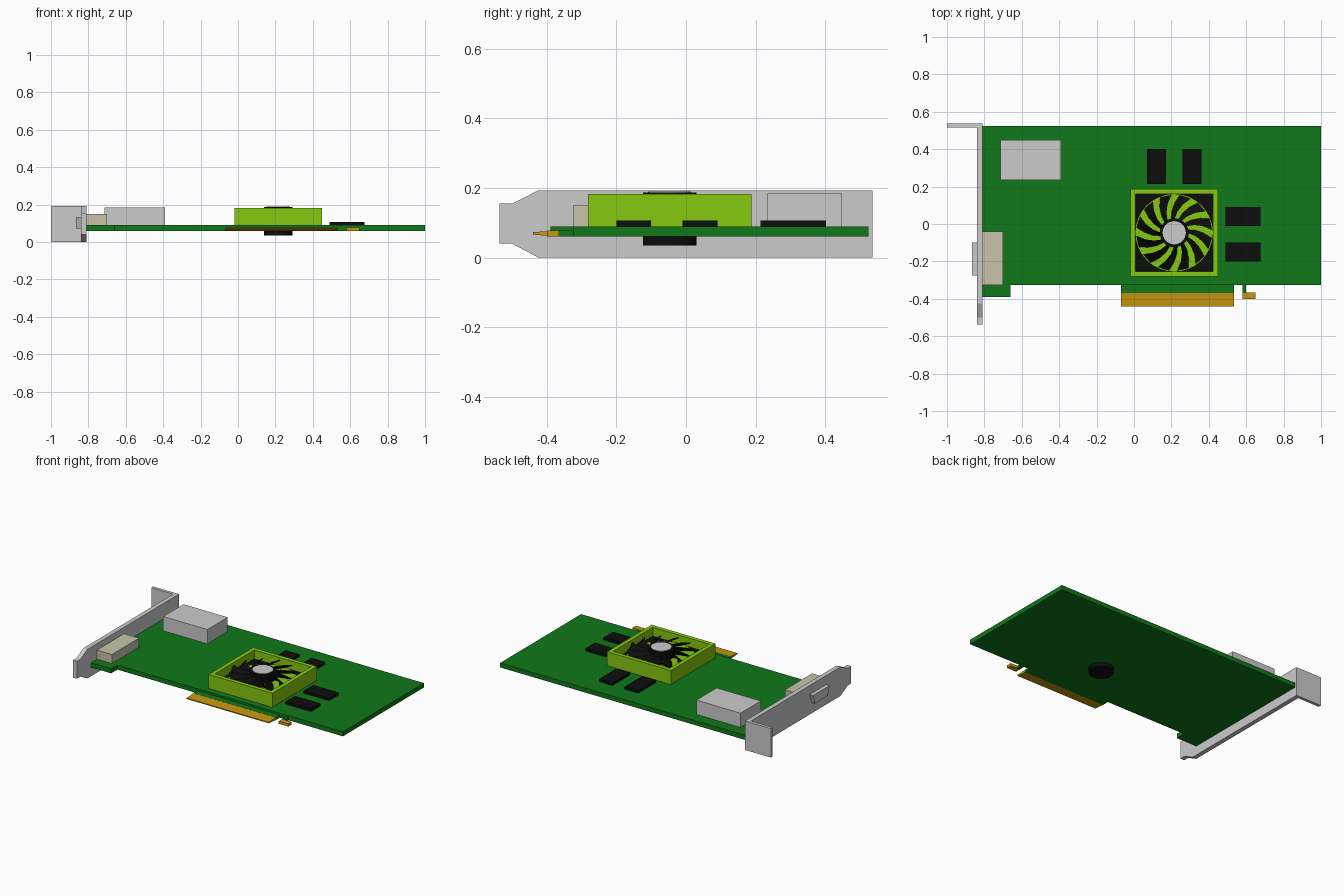
import bpy, bmesh
from math import sin, cos, pi
from mathutils import Vector

if "Cube" in bpy.data.objects:
    bpy.data.objects.remove(bpy.data.objects["Cube"])


def material(name, r, g, b):
    m = bpy.data.materials.new(name)
    m.diffuse_color = (r, g, b, 1)
    m.use_nodes = True
    m.node_tree.nodes["Principled BSDF"].inputs["Base Color"].default_value = m.diffuse_color
    return m


PCB = material("board_green", 0.005, 0.19, 0.01)
LIME = material("lime", 0.24, 0.58, 0.005)
BLACK = material("black", 0.004, 0.004, 0.004)
GOLD = material("gold", 0.57, 0.31, 0.005)
BEIGE = material("beige", 0.58, 0.55, 0.40)


def finish(name, bm, mat):
    bmesh.ops.recalc_face_normals(bm, faces=bm.faces)
    me = bpy.data.meshes.new(name)
    bm.to_mesh(me)
    bm.free()
    ob = bpy.data.objects.new(name, me)
    bpy.context.collection.objects.link(ob)
    if mat:
        me.materials.append(mat)
    return ob


def prism(name, pts, lo, hi, mat=None, axis="z"):
    """Extrude an outline: (x, y) along z, or (y, z) along x."""
    bm = bmesh.new()
    vs = [bm.verts.new((a, b, lo) if axis == "z" else (lo, a, b)) for a, b in pts]
    face = bm.faces.new(vs)
    new = bmesh.ops.extrude_face_region(bm, geom=[face])["geom"]
    d = Vector((0, 0, hi - lo) if axis == "z" else (hi - lo, 0, 0))
    bmesh.ops.translate(bm, vec=d, verts=[v for v in new if isinstance(v, bmesh.types.BMVert)])
    return finish(name, bm, mat)


def box(name, x0, x1, y0, y1, z0, z1, mat=None):
    return prism(name, [(x0, y0), (x1, y0), (x1, y1), (x0, y1)], z0, z1, mat)


def cylinder(name, x, y, r, z0, z1, mat=None, n=32):
    ob = prism(name, [(x + r * cos(2 * pi * i / n), y + r * sin(2 * pi * i / n)) for i in range(n)], z0, z1, mat)
    for p in ob.data.polygons:
        p.use_smooth = abs(p.normal.z) < 0.5
    ob.data.set_sharp_from_angle(angle=0.6)
    return ob


# Circuit board with its foot
prism("circuit_board", [(-0.81, -0.39), (-0.66, -0.39), (-0.66, -0.325), (1, -0.325),
                        (1, 0.525), (-0.81, 0.525)], 0.06, 0.09, PCB)

# Edge connector tongue, retention hook and gold tapered contacts
box("connector_tongue", -0.07, 0.535, -0.37, -0.325, 0.06, 0.078, PCB)
box("hook_stem", 0.58, 0.60, -0.37, -0.325, 0.06, 0.078, PCB)
taper = [(-0.44, 0.066), (-0.365, 0.06), (-0.365, 0.078), (-0.44, 0.073)]
prism("edge_contacts", taper, -0.07, 0.535, GOLD, "x")
box("hook_tip", 0.58, 0.65, -0.40, -0.365, 0.06, 0.078, GOLD)

# Mounting bracket and its screw flange
prism("bracket_plate", [(-0.537, 0.04), (-0.5, 0.04), (-0.425, 0), (0.537, 0), (0.537, 0.193),
                        (-0.425, 0.193), (-0.5, 0.155), (-0.537, 0.155)], -0.84, -0.81, None, "x")
box("bracket_flange", -1, -0.84, 0.517, 0.537, 0, 0.193)

# Video port
box("port_body", -0.81, -0.70, -0.325, -0.04, 0.09, 0.15, BEIGE)
prism("port_shell", [(-0.255, 0.072), (-0.12, 0.072), (-0.10, 0.133), (-0.275, 0.133)],
      -0.865, -0.84, None, "x")

# Shielded tuner box and memory chips
box("shield_box", -0.715, -0.39, 0.235, 0.448, 0.09, 0.185)
for i, (x, y) in enumerate([(0.07, 0.215), (0.26, 0.215)]):
    box(f"memory_chip_top_{i}", x, x + 0.10, y, y + 0.187, 0.09, 0.107, BLACK)
for i, (x, y) in enumerate([(0.49, -0.20), (0.49, -0.01)]):
    box(f"memory_chip_side_{i}", x, x + 0.187, y, y + 0.10, 0.09, 0.107, BLACK)

# Cooler housing: open square frame
CX, CY, H, IN = 0.215, -0.047, 0.235, 0.208
bm = bmesh.new()
signs = [(-1, -1), (1, -1), (1, 1), (-1, 1)]
rings = [[bm.verts.new((CX + sx * h, CY + sy * h, z)) for sx, sy in signs]
         for h, z in [(H, 0.09), (H, 0.183), (IN, 0.183), (IN, 0.09)]]
for k in range(4):
    a, b = rings[k], rings[(k + 1) % 4]
    for i in range(4):
        j = (i + 1) % 4
        bm.faces.new((a[i], a[j], b[j], b[i]))
finish("cooler_frame", bm, LIME)

# Cooler floor, heat plate, hub with cap
box("cooler_floor", CX - IN, CX + IN, CY - IN, CY + IN, 0.09, 0.125, BLACK)
cylinder("heat_plate", CX, CY, 0.207, 0.12, 0.13, LIME, 32)
cylinder("fan_hub", CX, CY, 0.077, 0.035, 0.187, BLACK)
cylinder("fan_cap", CX, CY, 0.062, 0.18, 0.19)

# Swept, pitched fan blades
N = 12
bm = bmesh.new()
for k in range(N):
    t = 2 * pi * k / N
    rows = []
    for s in range(4):
        f = s / 3
        r = 0.07 + 0.133 * f
        lead = t - 0.45 * f
        width = 0.25 + 0.06 * f
        row = []
        for a, z in [(lead, 0.172), (lead + width, 0.138)]:
            for dz in (0, -0.006):
                row.append(bm.verts.new((CX + r * cos(a), CY + r * sin(a), z + dz)))
        rows.append([row[0], row[2], row[3], row[1]])
    for a, b in zip(rows, rows[1:]):
        for i in range(4):
            j = (i + 1) % 4
            bm.faces.new((a[i], a[j], b[j], b[i]))
    bm.faces.new(rows[0])
    bm.faces.new(rows[-1])
finish("fan_blades", bm, BLACK)
